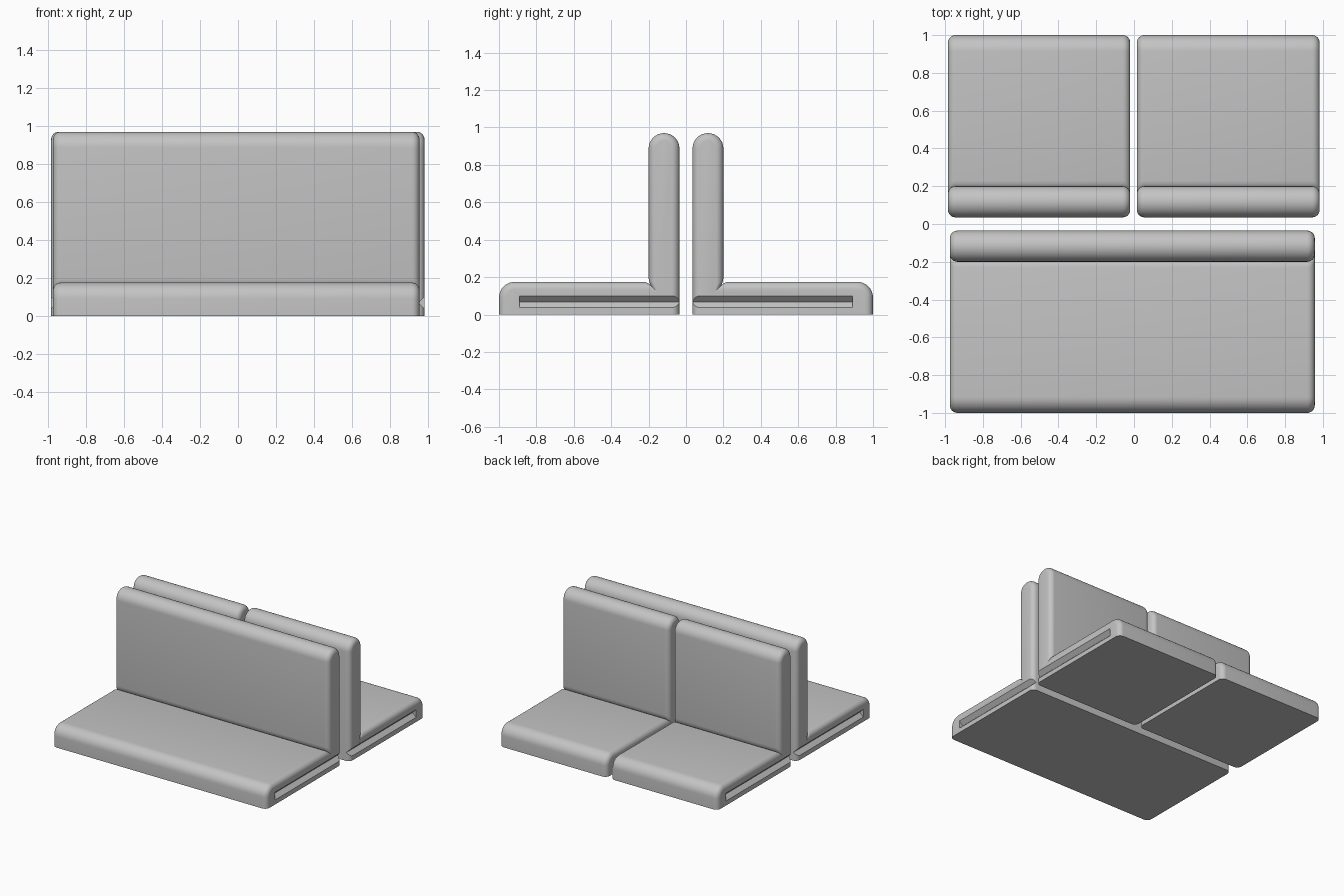
import bpy, bmesh
from math import sin, cos, pi

if "Cube" in bpy.data.objects:
    bpy.data.objects.remove(bpy.data.objects["Cube"], do_unlink=True)

INNER, OUTER = 0.035, 1.0      # rear of the backrest, nose of the seat
BACK_FACE = 0.2                # sitting side of the backrest
SEAT_TOP, BACK_TOP = 0.175, 0.97
EDGE = 0.04                    # rounding of the side edges

grey = bpy.data.materials.new("upholstery_grey")
grey.use_nodes = True
grey.diffuse_color = (0.55, 0.55, 0.55, 1)
grey.node_tree.nodes["Principled BSDF"].inputs["Base Color"].default_value = (0.55, 0.55, 0.55, 1)


def arc(cy, cz, r, start, end, steps):
    angles = [start + (end - start) * i / steps for i in range(steps + 1)]
    return [(cy + r * cos(a), cz + r * sin(a)) for a in angles]


def profile(d):
    """L-shaped side outline, moved inward by d (the base stays on the floor)."""
    nose, cap = 0.085, (BACK_FACE - INNER) / 2
    pts = [(INNER + d, 0), (OUTER - d, 0)]
    pts += arc(OUTER - nose, SEAT_TOP - nose, nose - d, 0, pi / 2, 8)
    # soft crease where seat and backrest meet
    crease = [(0.03, 0), (0.012, -0.003), (0, -0.009), (-0.011, -0.02),
              (-0.006, -0.005), (-0.002, 0.005), (0, 0.02)]
    pts += [(BACK_FACE + y - d, SEAT_TOP + z - d) for y, z in crease]
    pts += arc(INNER + cap, BACK_TOP - cap, cap - d, 0, pi, 16)
    return pts


def new_object(name, rings, side):
    """Skin a row of matching outlines, given as (x, outline), into a closed solid."""
    bm = bmesh.new()
    loops = [[bm.verts.new((x, side * y, z)) for y, z in pts] for x, pts in rings]
    for a, b in zip(loops, loops[1:]):
        for i in range(len(a)):
            j = (i + 1) % len(a)
            bm.faces.new((a[i], a[j], b[j], b[i]))
    bm.faces.new(loops[0])
    bm.faces.new(loops[-1])
    bmesh.ops.recalc_face_normals(bm, faces=bm.faces)
    mesh = bpy.data.meshes.new(name)
    bm.to_mesh(mesh)
    bm.free()
    mesh.materials.append(grey)
    obj = bpy.data.objects.new(name, mesh)
    bpy.context.collection.objects.link(obj)
    return obj


def groove_cutter(x, outward, side):
    """Wedge for the V groove along the side of a seat."""
    bm = bmesh.new()
    wedge = [(-0.032, 0.068), (0.016, 0.022), (0.016, 0.116)]
    ends = [[bm.verts.new((x + outward * dx, side * y, z)) for dx, z in wedge]
            for y in (INNER - 0.05, 0.89)]
    for i in range(3):
        j = (i + 1) % 3
        bm.faces.new((ends[0][i], ends[0][j], ends[1][j], ends[1][i]))
    for end in ends:
        bm.faces.new(end)
    bmesh.ops.recalc_face_normals(bm, faces=bm.faces)
    mesh = bpy.data.meshes.new("groove_cutter")
    bm.to_mesh(mesh)
    bm.free()
    obj = bpy.data.objects.new("groove_cutter", mesh)
    bpy.context.collection.objects.link(obj)
    obj.hide_render = True
    return obj


def bench(name, x0, x1, side):
    # rounded side edges come from outlines that shrink towards each end
    angles = [pi / 2 * i / 6 for i in range(7)]
    left = [(x0 + EDGE * (1 - cos(a)), profile(EDGE * (1 - sin(a)))) for a in angles]
    right = [(x0 + x1 - x, pts) for x, pts in reversed(left)]
    obj = new_object(name, left + right, side)

    bpy.ops.object.select_all(action='DESELECT')
    bpy.context.view_layer.objects.active = obj
    obj.select_set(True)
    for x, outward in ((x0, -1), (x1, 1)):
        cutter = groove_cutter(x, outward, side)
        mod = obj.modifiers.new("groove", 'BOOLEAN')
        mod.operation = 'DIFFERENCE'
        mod.solver = 'EXACT'
        mod.object = cutter
        bpy.ops.object.modifier_apply(modifier=mod.name)
        bpy.data.objects.remove(cutter, do_unlink=True)
    bpy.ops.object.shade_smooth_by_angle(angle=pi / 6)


# one wide bench in front, two narrow ones back to back with it
bench("wide_bench", -0.975, 0.957, -1)
bench("narrow_bench_right", -0.985, -0.02, 1)
bench("narrow_bench_left", 0.015, 0.983, 1)
